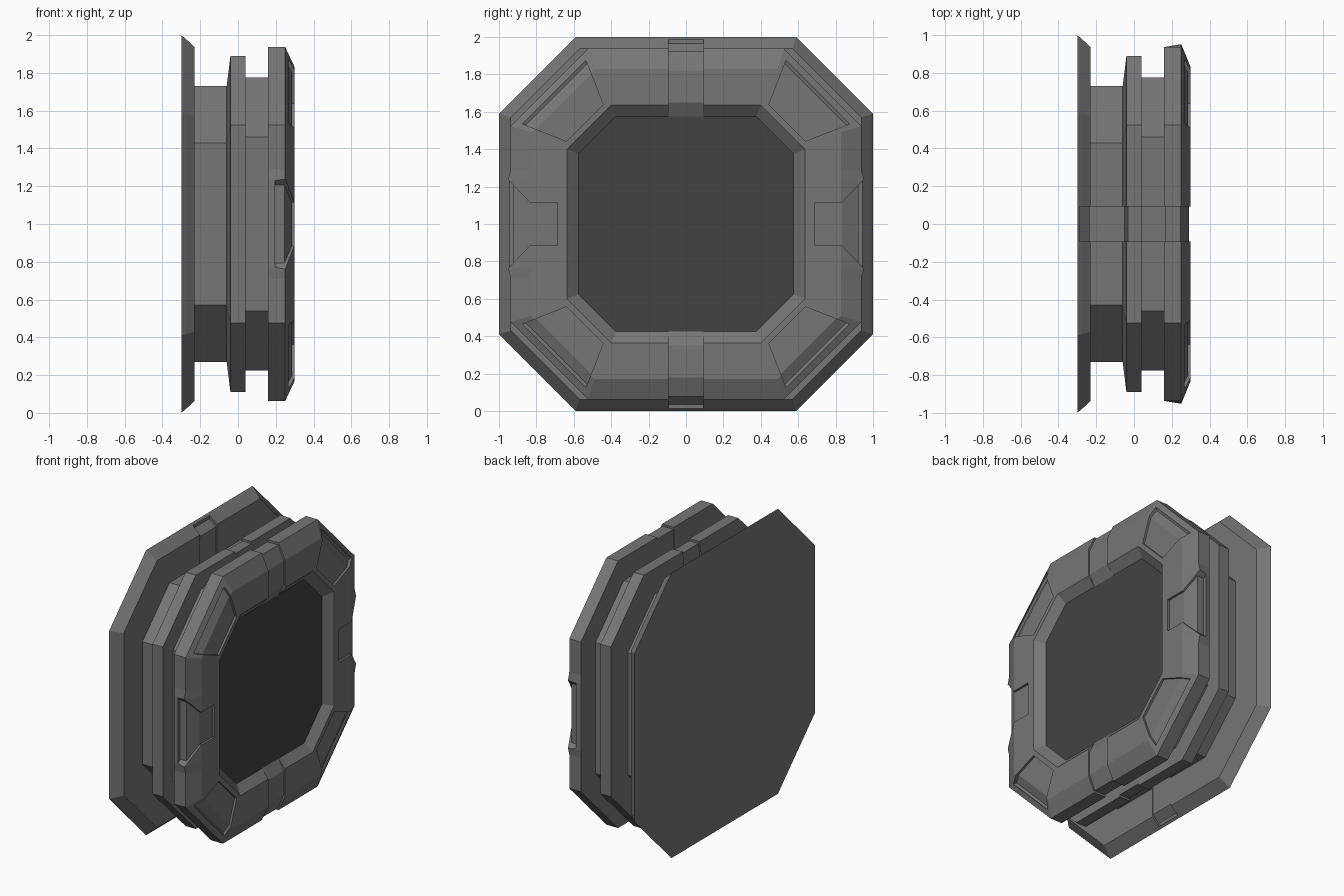
import bpy, bmesh
from math import radians
from mathutils import Matrix, Vector

if "Cube" in bpy.data.objects:
    bpy.data.objects.remove(bpy.data.objects["Cube"])

CENTRE = Matrix.Translation((0, 0, 1))

# Profile swept round the octagon: x, half width, half length of straight side
main = [(-.30, 1, .59), (-.285, .987, .586), (-.28, .983, .584), (-.23, .937, .57),
        (-.23, .73, .43), (-.06, .73, .43), (-.04, .89, .525), (.04, .89, .525),
        (.04, .775, .46), (.16, .775, .46), (.16, .937, .525), (.25, .937, .525),
        (.30, .83, .49), (.30, .635, .40), (.25, .575, .375)]
# Floor of the shallow strap groove at top and bottom
groove = [(-.30, 1), (-.285, .987), (-.285, .965), (-.235, .92),
          (-.235, .715), (-.05, .715), (-.033, .875), (.04, .875),
          (.04, .76), (.163, .76), (.163, .922), (.247, .922),
          (.29, .82), (.29, .65), (.25, .575)]
# Slight bulge of the front ring around the side recesses
bump = [(x, r + (.015 if i == 11 else 0)) for i, (x, r, k) in enumerate(main)]
flat = [(x, r) for x, r, k in main]


def ring(i):
    pts = []
    k = main[i][2]
    for side in range(4):
        if side % 2 == 0:
            g = .093
            stations = [(-k, flat), (-g, flat), (-g, groove), (g, groove), (g, flat), (k, flat)]
        else:
            stations = [(-k, flat), (-.29, flat), (-.235, bump), (.235, bump), (.29, flat), (k, flat)]
        rot = Matrix.Rotation(radians(-90 * side), 4, 'X')
        for u, prof in stations:
            x, r = prof[i]
            pts.append(CENTRE @ rot @ Vector((x, u, r)))
    return pts


def finish(bm, name):
    bmesh.ops.recalc_face_normals(bm, faces=bm.faces)
    mesh = bpy.data.meshes.new(name)
    bm.to_mesh(mesh)
    bm.free()
    obj = bpy.data.objects.new(name, mesh)
    bpy.context.collection.objects.link(obj)
    return obj


# Stepped octagonal body with back plate and screen
bm = bmesh.new()
rings = [[bm.verts.new(p) for p in ring(i)] for i in range(len(main))]
for a, b in zip(rings, rings[1:]):
    for j in range(len(a)):
        n = (j + 1) % len(a)
        bm.faces.new((a[j], a[n], b[n], b[j]))
bm.faces.new(rings[0])
bm.faces.new(rings[-1]).material_index = 1
bmesh.ops.remove_doubles(bm, verts=bm.verts, dist=.0005)
bmesh.ops.dissolve_degenerate(bm, edges=bm.edges, dist=.0005)
body = finish(bm, "porthole_body")
for name, v in (("dark_grey", .18), ("dark_screen", .055)):
    mat = bpy.data.materials.new(name)
    mat.diffuse_color = (v, v, v, 1)
    mat.use_nodes = True
    mat.node_tree.nodes["Principled BSDF"].inputs["Base Color"].default_value = mat.diffuse_color
    body.data.materials.append(mat)


def add_cutter(bm, pts, width, sides, angle):
    """Prism from (distance, x) points, its half width depending on distance."""
    rot = CENTRE @ Matrix.Rotation(radians(angle), 4, 'X')
    lo, hi = [[bm.verts.new(rot @ Vector((x, s * width(d), d))) for d, x in pts] for s in (-1, 1)]
    for j in range(len(pts)):
        n = (j + 1) % len(pts)
        bm.faces.new((lo[j], lo[n], hi[n], hi[j]))
    for row in (lo, hi):
        for side in sides:
            bm.faces.new([row[q] for q in side])


# Recesses: four corner panels and two side clasps
bm = bmesh.new()
corner = [(.764, .285), (.925, .285), (.98, .256), (.997, .262), (.997, .4), (.764, .4)]
clasp = [(.69, .285), (.835, .285), (.922, .245), (.922, .195),
         (1.0, .195), (1.0, .4), (.835, .4), (.69, .4)]
for a in (45, 135, 225, 315):
    add_cutter(bm, corner, lambda d: .138 + (d - .764) * .438, [range(6)], a)
for a in (90, 270):
    add_cutter(bm, clasp, lambda d: .115 + max(0, d - .835) * 1.06,
               [(0, 1, 6, 7), (1, 2, 3, 4, 5, 6)], a)
cutter = finish(bm, "recess_cutter")
cutter.hide_render = True

mod = body.modifiers.new("recesses", 'BOOLEAN')
mod.operation = 'DIFFERENCE'
mod.solver = 'EXACT'
mod.object = cutter
bpy.context.view_layer.objects.active = body
bpy.ops.object.modifier_apply(modifier=mod.name)
bpy.data.objects.remove(cutter)
# Recess faces take the body colour
for f in body.data.polygons:
    if f.material_index > 1:
        f.material_index = 0
